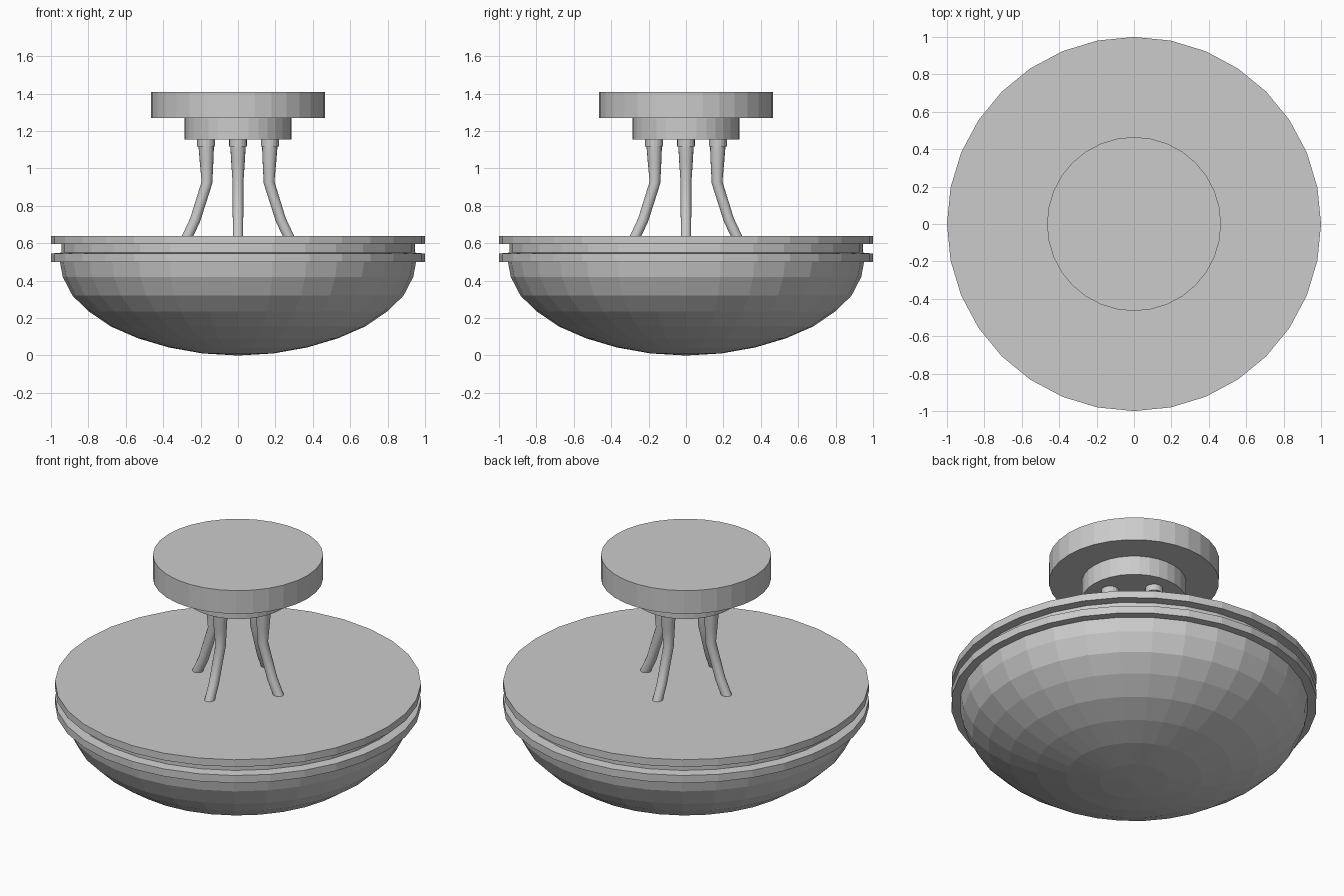
import bpy, bmesh
from math import sin, cos, pi
from mathutils import Vector

if "Cube" in bpy.data.objects:
    bpy.data.objects.remove(bpy.data.objects["Cube"])


def make_object(name, bm):
    bmesh.ops.recalc_face_normals(bm, faces=bm.faces)
    mesh = bpy.data.meshes.new(name)
    bm.to_mesh(mesh)
    bm.free()
    obj = bpy.data.objects.new(name, mesh)
    bpy.context.collection.objects.link(obj)
    return obj


def skin(bm, rings):
    n = len(rings[0])
    for a, b in zip(rings, rings[1:]):
        for i in range(n):
            j = (i + 1) % n
            bm.faces.new((a[i], a[j], b[j], b[i]))
    bm.faces.new(rings[0])
    bm.faces.new(rings[-1])


def lathe(name, profile, n=32, centre=(0, 0)):
    """Revolve (radius, z) points around a vertical axis and cap both ends."""
    bm = bmesh.new()
    rings = [[bm.verts.new((centre[0] + r * cos(2 * pi * i / n),
                            centre[1] + r * sin(2 * pi * i / n), z))
              for i in range(n)] for r, z in profile]
    skin(bm, rings)
    return make_object(name, bm)


def arm(name, path, angle, n=16):
    """Tapered tube through (outward, z, radius) points, turned to angle."""
    bm = bmesh.new()
    out, side, up = Vector((cos(angle), sin(angle), 0)), Vector((-sin(angle), cos(angle), 0)), Vector((0, 0, 1))
    pts = [out * d + up * z for d, z, r in path]
    rings = []
    for k, (d, z, r) in enumerate(path):
        tangent = (pts[min(k + 1, len(pts) - 1)] - pts[max(k - 1, 0)]).normalized()
        u = side.cross(tangent)
        rings.append([bm.verts.new(pts[k] + r * (u * cos(2 * pi * i / n) + side * sin(2 * pi * i / n)))
                      for i in range(n)])
    skin(bm, rings)
    obj = make_object(name, bm)
    for face in obj.data.polygons:
        face.use_smooth = len(face.vertices) == 4
    return obj


# Ceiling mount: wide canopy and smaller step below it
lathe("ceiling_canopy", [(0.465, 1.27), (0.465, 1.41)])
lathe("canopy_step", [(0.285, 1.155), (0.285, 1.27)])

# Double rim with a recessed groove
lathe("rim", [(0.94, 0.5), (1, 0.5), (1, 0.545), (0.945, 0.55),
              (0.945, 0.597), (1, 0.597), (1, 0.64)])

# Faceted glass bowl
lathe("bowl", [(0.003, 0), (0.19, 0.011), (0.37, 0.043), (0.535, 0.092),
               (0.68, 0.155), (0.797, 0.235), (0.885, 0.32),
               (0.937, 0.42), (0.953, 0.505)])

# Four bent arms with collars
for k in range(4):
    a = k * pi / 2
    lathe(f"arm_collar_{k + 1}", [(0.048, 1.118), (0.048, 1.157)], 16,
          (0.17 * cos(a), 0.17 * sin(a)))
    arm(f"arm_{k + 1}", [(0.17, 1.13, 0.042), (0.168, 1.03, 0.036), (0.166, 0.925, 0.029),
                         (0.229, 0.725, 0.028), (0.283, 0.61, 0.028)], a)
